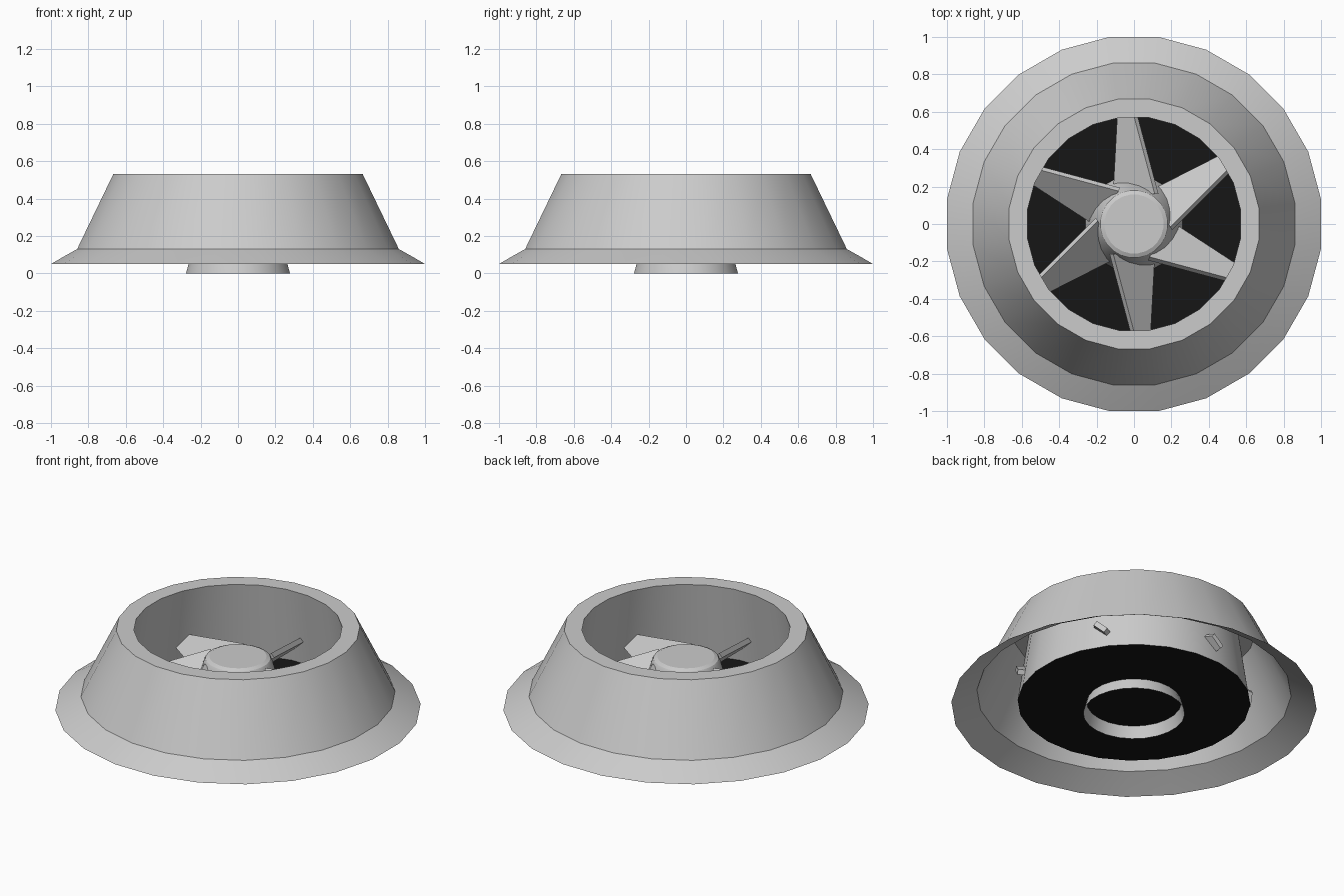
import bpy, bmesh, math
from mathutils import Matrix, Vector

if "Cube" in bpy.data.objects:
    bpy.data.objects.remove(bpy.data.objects["Cube"])

SIDES = 24
STEP = 2 * math.pi / SIDES


def make_object(name, bm, smooth=True, material=None):
    mesh = bpy.data.meshes.new(name)
    bm.to_mesh(mesh)
    bm.free()
    obj = bpy.data.objects.new(name, mesh)
    bpy.context.collection.objects.link(obj)
    if material:
        mesh.materials.append(material)
    if smooth:
        bpy.ops.object.select_all(action='DESELECT')
        obj.select_set(True)
        bpy.context.view_layer.objects.active = obj
        bpy.ops.object.shade_smooth_by_angle(angle=math.radians(25))
    return obj


def lathe(name, profile, cap=False, smooth=True, material=None):
    """Revolve (flat-to-centre radius, z) points, listed bottom-outside first."""
    bm = bmesh.new()
    rings = []
    for r, z in profile:
        r /= math.cos(STEP / 2)
        rings.append([bm.verts.new((r * math.cos((i + .5) * STEP),
                                    r * math.sin((i + .5) * STEP), z))
                      for i in range(SIDES)])
    for a, b in zip(rings, rings[1:]):
        for i in range(SIDES):
            j = (i + 1) % SIDES
            bm.faces.new((a[i], a[j], b[j], b[i]))
    if cap:
        bm.faces.new(rings[-1])
    return make_object(name, bm, smooth, material)


# Outer skirt, top rim and inner funnel wall in one open shell
lathe("housing", [(1.0, .05), (.935, .088), (.86, .13), (.667, .53),
                  (.57, .53), (.637, .07)])

# Dark floor closing the funnel
black = bpy.data.materials.new("black")
black.diffuse_color = (.008, .008, .008, 1)
black.use_nodes = True
black.node_tree.nodes["Principled BSDF"].inputs["Base Color"].default_value = black.diffuse_color
lathe("floor", [(.637, .07)], cap=True, smooth=False, material=black)

# Tapered hub with a bevelled top, open underneath
lathe("hub", [(.278, 0), (.187, .335), (.178, .35), (.157, .36)], cap=True)


# Six pitched, tapered blades that pass through the funnel wall
def blade(name, angle):
    bm = bmesh.new()
    outline = [(-.112, .16), (.111, .16), (-.024, .665), (-.085, .665)]
    top = [Vector((x, y, .245 + .92 * x)) for x, y in outline]
    drop = Vector((.02, 0, -.022))
    upper = [bm.verts.new(p) for p in top]
    lower = [bm.verts.new(p + drop) for p in top]
    bm.faces.new(upper)
    bm.faces.new(lower[::-1])
    for i in range(4):
        j = (i + 1) % 4
        bm.faces.new((upper[i], lower[i], lower[j], upper[j]))
    bm.transform(Matrix.Rotation(angle, 4, 'Z'))
    make_object(name, bm, smooth=False)


for k in range(6):
    blade(f"blade_{k + 1}", k * math.pi / 3)
